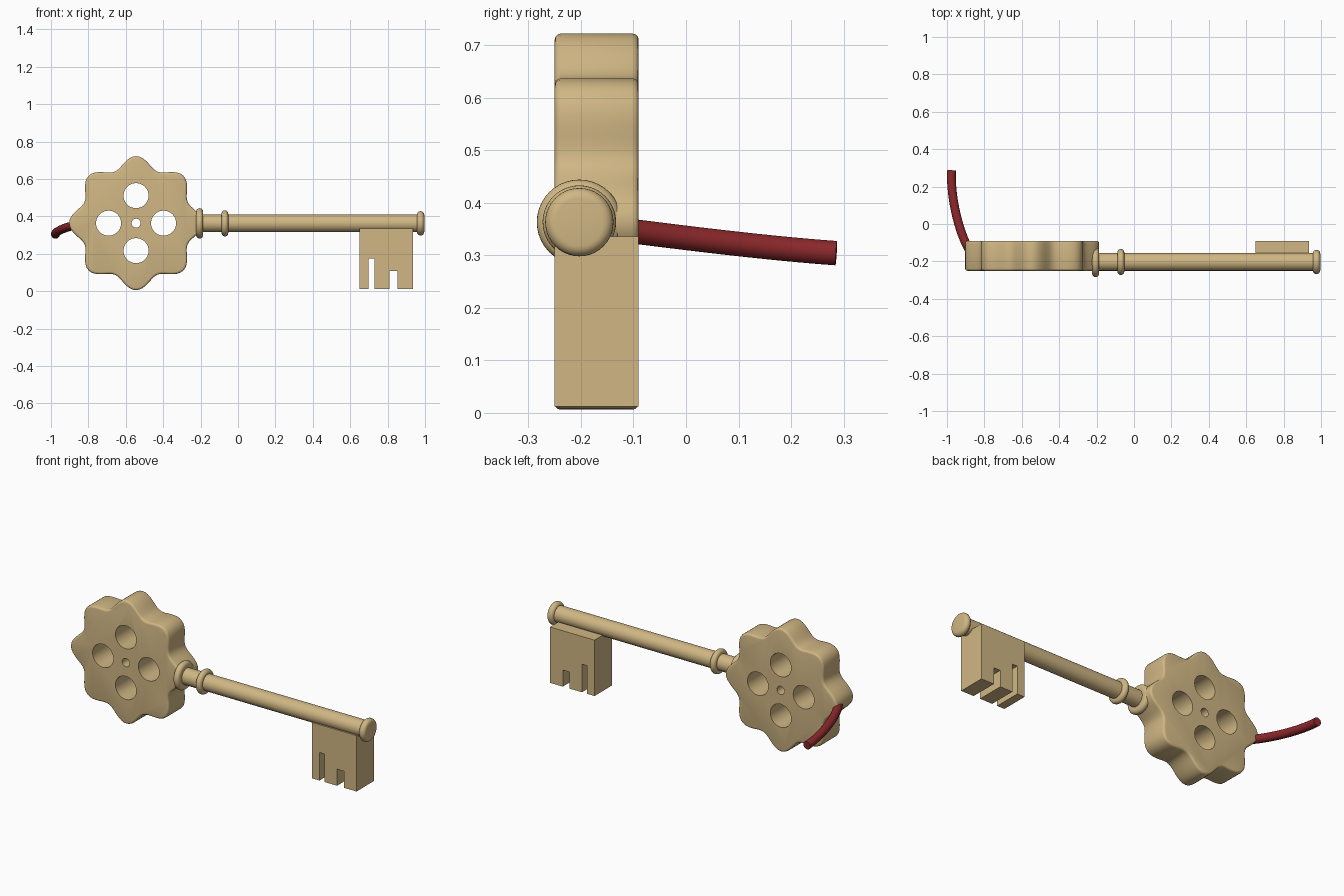
import bpy, bmesh, math
from mathutils import Matrix, Vector

cube = bpy.data.objects.get("Cube")
if cube:
    bpy.data.objects.remove(cube, do_unlink=True)


def material(name, rgb):
    m = bpy.data.materials.new(name)
    m.use_nodes = True
    m.diffuse_color = (*rgb, 1)
    m.node_tree.nodes["Principled BSDF"].inputs["Base Color"].default_value = (*rgb, 1)
    return m


BRASS = material("pale brass", (0.63, 0.47, 0.23))
RED = material("dark red", (0.26, 0.021, 0.024))

FRONT, BACK = -0.25, -0.09      # depth of the flat parts
AXIS_Y, AXIS_Z = -0.203, 0.363  # line of the shaft
BOW_X, BOW_Z = -0.545, 0.364


def finish(bm, name, mat, smooth=True):
    bmesh.ops.recalc_face_normals(bm, faces=bm.faces)
    mesh = bpy.data.meshes.new(name)
    bm.to_mesh(mesh)
    bm.free()
    ob = bpy.data.objects.new(name, mesh)
    bpy.context.collection.objects.link(ob)
    mesh.materials.append(mat)
    if smooth:
        select(ob)
        bpy.ops.object.shade_smooth_by_angle(angle=math.radians(40))
    return ob


def select(ob):
    bpy.ops.object.select_all(action='DESELECT')
    ob.select_set(True)
    bpy.context.view_layer.objects.active = ob


def slab(outline):
    """Extrude an x-z outline from the front plane to the back plane."""
    bm = bmesh.new()
    face = bm.faces.new([bm.verts.new((x, FRONT, z)) for x, z in outline])
    new = bmesh.ops.extrude_face_region(bm, geom=[face])["geom"]
    moved = [v for v in new if isinstance(v, bmesh.types.BMVert)]
    bmesh.ops.translate(bm, verts=moved, vec=(0, BACK - FRONT, 0))
    bmesh.ops.recalc_face_normals(bm, faces=bm.faces)
    return bm


def lathe(name, profile, steps=40):
    """Spin (x, radius) points about the shaft line."""
    bm = bmesh.new()
    verts = [bm.verts.new((x, AXIS_Y, AXIS_Z + r)) for x, r in profile]
    edges = [bm.edges.new(pair) for pair in zip(verts, verts[1:])]
    bmesh.ops.spin(bm, geom=verts + edges, cent=(0, AXIS_Y, AXIS_Z),
                   axis=(1, 0, 0), angle=math.tau, steps=steps)
    bmesh.ops.remove_doubles(bm, verts=bm.verts, dist=0.0001)
    return finish(bm, name, BRASS)


def collar(name, x, radius, half):
    arc = [math.pi * (1 - i / 10) for i in range(11)]
    rim = [(x + half * math.cos(a), radius - half + half * math.sin(a)) for a in arc]
    return lathe(name, [(x - half, 0)] + rim + [(x + half, 0)])


# Scalloped bow with softened rims
outline = []
for i in range(128):
    a = math.tau * i / 128
    r = 0.328 + 0.03 * math.cos(8 * a)
    outline.append((BOW_X + r * math.cos(a), BOW_Z + r * math.sin(a)))
bm = slab(outline)
rims = [e for e in bm.edges if abs(e.verts[0].co.y - e.verts[1].co.y) < 0.001]
bmesh.ops.bevel(bm, geom=rims, offset=0.012, segments=3, profile=0.5, affect='EDGES')
bow = finish(bm, "bow", BRASS, smooth=False)

# Four round holes and a small centre hole
bm = bmesh.new()
holes = [(0, 0, 0.024)] + [(0.147 * x, 0.147 * z, 0.067)
                           for x, z in ((1, 0), (-1, 0), (0, 1), (0, -1))]
for x, z, r in holes:
    place = Matrix.Translation((BOW_X + x, (FRONT + BACK) / 2, BOW_Z + z))
    bmesh.ops.create_cone(bm, cap_ends=True, segments=40, radius1=r, radius2=r, depth=0.4,
                          matrix=place @ Matrix.Rotation(math.pi / 2, 4, 'X'))
cutter = finish(bm, "hole_cutter", BRASS, smooth=False)
cutter.hide_render = True
mod = bow.modifiers.new("holes", 'BOOLEAN')
mod.object = cutter
mod.operation = 'DIFFERENCE'
mod.solver = 'EXACT'
select(bow)
bpy.ops.object.modifier_apply(modifier=mod.name)
bpy.ops.object.shade_smooth_by_angle(angle=math.radians(40))
bpy.data.objects.remove(cutter, do_unlink=True)

# Shaft and collars
lathe("shaft", [(-0.24, 0), (-0.24, 0.047), (0.98, 0.047), (0.98, 0)])
collar("bow_collar", -0.205, 0.081, 0.019)
collar("shaft_collar", -0.07, 0.07, 0.018)
collar("end_collar", 0.976, 0.065, 0.02)

# Notched bit
top, low = 0.336, 0.012
bit = [(0.65, top), (0.65, low)]
for x0, x1, z in ((0.698, 0.731, 0.175), (0.811, 0.854, 0.108)):
    bit += [(x0, low), (x0, z), (x1, z), (x1, low)]
bit += [(0.936, low), (0.936, top)]
finish(slab(bit), "bit", BRASS, smooth=False)

# Curved red cord
curve = bpy.data.curves.new("cord", 'CURVE')
curve.dimensions = '3D'
curve.bevel_depth = 0.0235
curve.bevel_resolution = 5
curve.resolution_u = 20
curve.use_fill_caps = True
spline = curve.splines.new('BEZIER')
spline.bezier_points.add(1)
ends = [((-0.868, -0.16, 0.353), (-0.93, -0.07, 0.342)),
        ((-0.976, 0.286, 0.304), (-0.982, 0.13, 0.315))]
for p, (co, handle) in zip(spline.bezier_points, ends):
    p.handle_left_type = p.handle_right_type = 'FREE'
    p.co = co
    p.handle_left = p.handle_right = handle
first, last = spline.bezier_points
first.handle_left = 2 * Vector(first.co) - Vector(first.handle_right)
last.handle_right = 2 * Vector(last.co) - Vector(last.handle_left)
cord = bpy.data.objects.new("cord", curve)
bpy.context.collection.objects.link(cord)
curve.materials.append(RED)
select(cord)
bpy.ops.object.convert(target='MESH')
bpy.ops.object.shade_smooth_by_angle(angle=math.radians(40))
